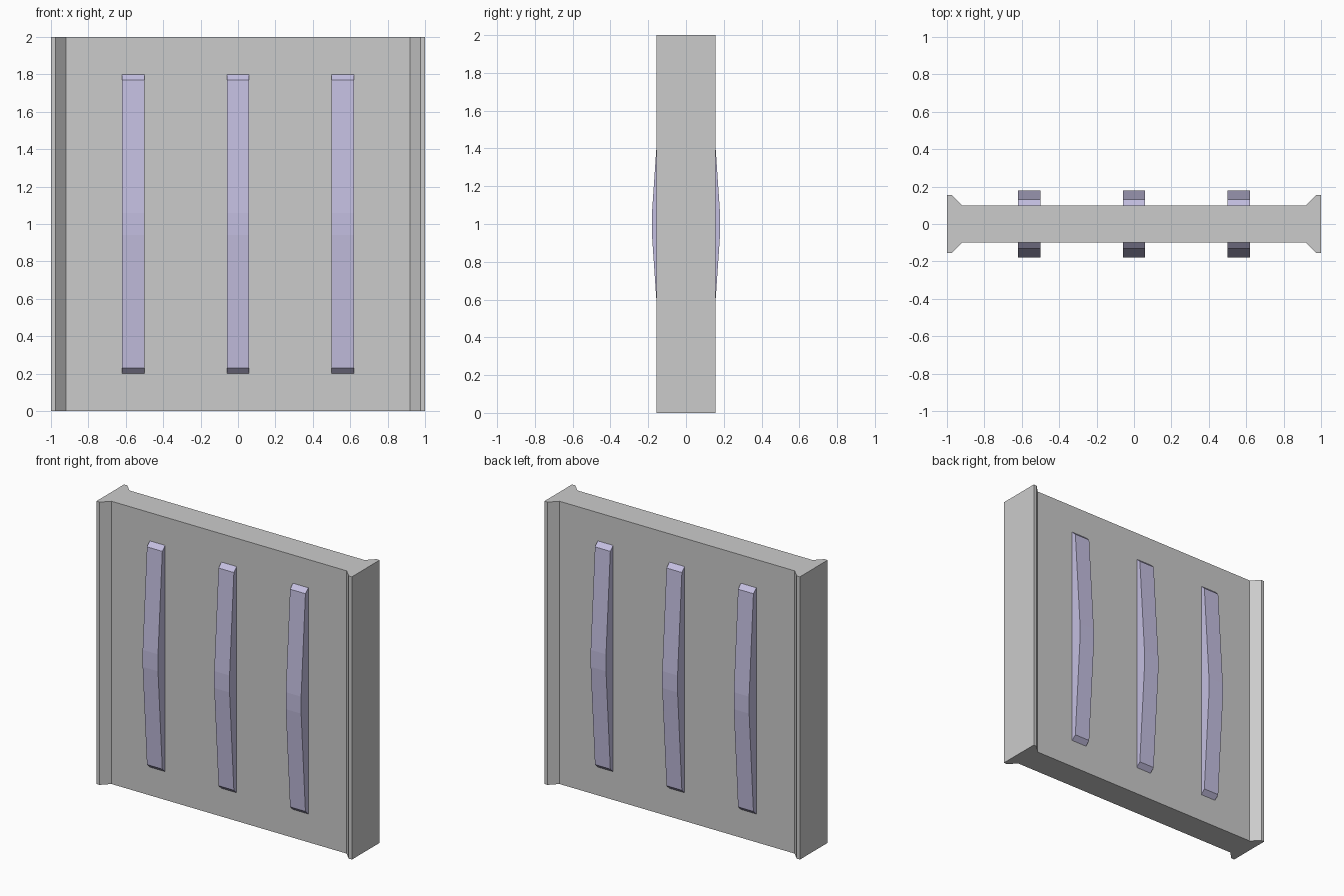
import bpy, bmesh
from mathutils import Vector

if "Cube" in bpy.data.objects:
    bpy.data.objects.remove(bpy.data.objects["Cube"])


def prism(name, points, offset, mat=None):
    """Extrude a closed polygon of 3D points along offset."""
    bm = bmesh.new()
    face = bm.faces.new([bm.verts.new(p) for p in points])
    out = bmesh.ops.extrude_face_region(bm, geom=[face])
    verts = [g for g in out["geom"] if isinstance(g, bmesh.types.BMVert)]
    bmesh.ops.translate(bm, verts=verts, vec=Vector(offset))
    bmesh.ops.recalc_face_normals(bm, faces=bm.faces)
    mesh = bpy.data.meshes.new(name)
    bm.to_mesh(mesh)
    bm.free()
    ob = bpy.data.objects.new(name, mesh)
    bpy.context.collection.objects.link(ob)
    if mat:
        mesh.materials.append(mat)
    return ob


lavender = bpy.data.materials.new("lavender")
lavender.diffuse_color = (0.55, 0.52, 0.75, 1)
lavender.use_nodes = True
lavender.node_tree.nodes["Principled BSDF"].inputs["Base Color"].default_value = lavender.diffuse_color

# Wall panel with flared vertical edges, mirrored from one quarter profile
quarter = [(0.92, 0.1), (0.975, 0.155), (1.0, 0.155)]
right = [(x, -y) for x, y in quarter] + [(x, y) for x, y in reversed(quarter)]
left = [(-x, -y) for x, y in reversed(right)]
left = [(-x, y) for x, y in reversed(right)]
prism("wall_panel", [(x, y, 0) for x, y in right + left], (0, 0, 2))

# Bowed ribs with chamfered ends, three on each face
WIDTH = 0.12
lower = [(0.1, 0.2), (0.132, 0.23), (0.18, 0.94)]
bow = lower + [(y, 2 - z) for y, z in reversed(lower)]
for side, label in ((-1, "front"), (1, "back")):
    for i, x in enumerate((-0.56, 0, 0.56)):
        pts = [(x - WIDTH / 2, side * y, z) for y, z in bow]
        prism(f"{label}_rib_{i + 1}", pts, (WIDTH, 0, 0), lavender)
